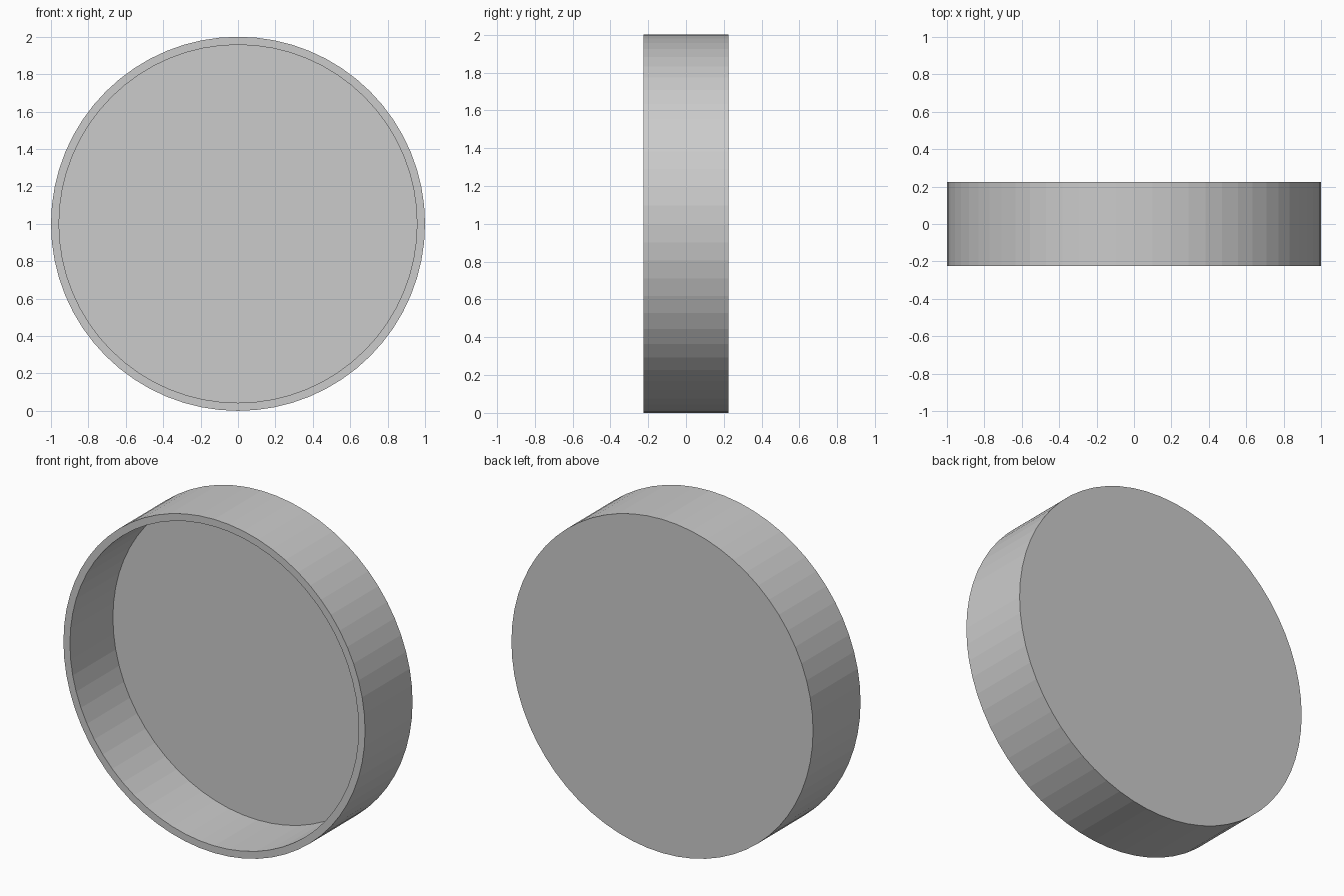
import bpy, bmesh
from math import sin, cos, pi

if "Cube" in bpy.data.objects:
    bpy.data.objects.remove(bpy.data.objects["Cube"])

SIDES = 64
HALF_DEPTH = 0.225
WALL = 0.043

# Shallow round dish: profile of (radius, y) from the back rim to the recessed floor
profile = [
    (1.0, HALF_DEPTH),
    (1.0, -HALF_DEPTH),
    (1.0 - WALL, -HALF_DEPTH),
    (1.0 - WALL, HALF_DEPTH - WALL),
]

bm = bmesh.new()
rings = []
for r, y in profile:
    rings.append([bm.verts.new((r * cos(2 * pi * i / SIDES), y,
                                1 + r * sin(2 * pi * i / SIDES)))
                  for i in range(SIDES)])

# Outer wall, front rim and inner wall
for a, b in zip(rings, rings[1:]):
    for i in range(SIDES):
        j = (i + 1) % SIDES
        bm.faces.new((a[i], a[j], b[j], b[i]))

# Back disc and recessed floor
bm.faces.new(rings[0])
bm.faces.new(rings[-1])
bmesh.ops.recalc_face_normals(bm, faces=bm.faces)

mesh = bpy.data.meshes.new("round_dish")
bm.to_mesh(mesh)
bm.free()
dish = bpy.data.objects.new("round_dish", mesh)
bpy.context.collection.objects.link(dish)
